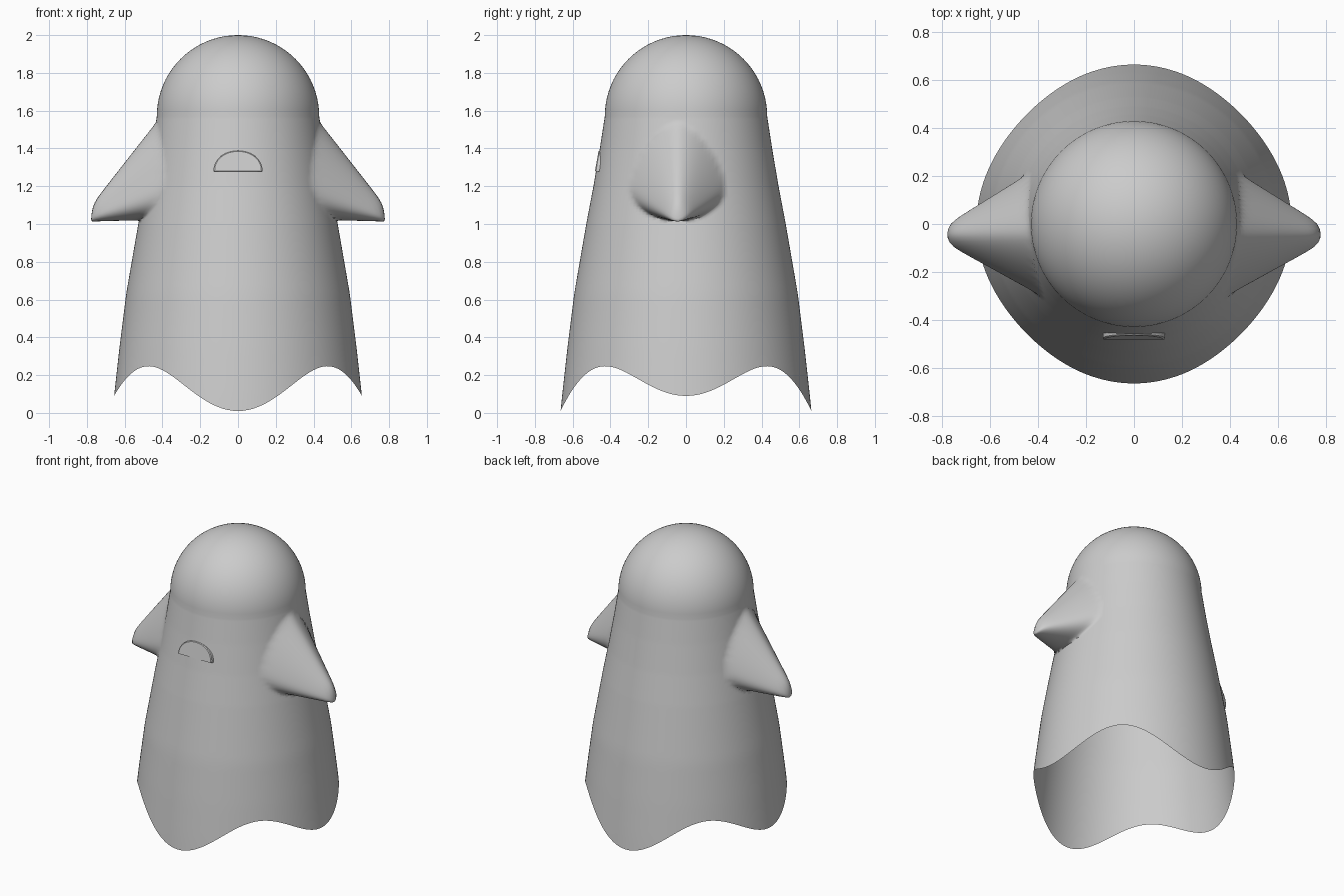
import bpy, bmesh, math
from math import sin, cos, pi, sqrt, tanh

cube = bpy.data.objects.get("Cube")
if cube:
    bpy.data.objects.remove(cube, do_unlink=True)

grey = bpy.data.materials.new("soft_grey")
grey.use_nodes = True
colour = (0.6, 0.6, 0.6, 1)
grey.diffuse_color = colour
grey.node_tree.nodes["Principled BSDF"].inputs["Base Color"].default_value = colour

SEGMENTS = 160
HEAD_Z, HEAD_R = 1.57, 0.43
PROFILE = [(0, .665), (.1, .655), (.35, .627), (.63, .592), (1, .528),
           (1.2, .49), (1.4, .456), (HEAD_Z, HEAD_R)]


def radius(z):
    for (z0, r0), (z1, r1) in zip(PROFILE, PROFILE[1:]):
        if z <= z1:
            return r0 + (r1 - r0) * (z - z0) / (z1 - z0)
    return HEAD_R


def hem(t):
    return 0.1475 - 0.0975 * cos(4 * t) + 0.04 * cos(2 * t)


def arm(x, y, z):
    """Pull a patch of each flank out into a blunt, drooping cone."""
    side = 1 if x > 0 else -1
    mid_y, mid_z, half_w = -0.045, 1.2, 0.25
    up = z > mid_z
    half_h, power = (0.34, 1.5) if up else (0.18, 2)
    a, b = (y - mid_y) / half_w, (z - mid_z) / half_h
    rho = (abs(a) ** power + abs(b) ** power) ** (1 / power)
    if rho >= 1 or abs(x) < 0.2:
        return None
    k = max(rho, 1e-4)
    edge_y, edge_z = mid_y + a / k * half_w, mid_z + b / k * half_h
    edge_x = sqrt(radius(edge_z) ** 2 - edge_y ** 2)
    tip_x, tip_y, tip_z = 0.85, mid_y, 1.01
    px = tip_x + rho * (edge_x - tip_x)
    if px > 0.73:
        px = 0.73 + 0.05 * tanh((px - 0.73) / 0.05)
    return (side * px, tip_y + rho * (edge_y - tip_y), tip_z + rho * (edge_z - tip_z))


def finish(bm, name, angle):
    mesh = bpy.data.meshes.new(name)
    bm.to_mesh(mesh)
    bm.free()
    mesh.materials.append(grey)
    obj = bpy.data.objects.new(name, mesh)
    bpy.context.collection.objects.link(obj)
    bpy.ops.object.select_all(action='DESELECT')
    obj.select_set(True)
    bpy.context.view_layer.objects.active = obj
    bpy.ops.object.shade_smooth_by_angle(angle=math.radians(angle))
    return obj


# Sheet body: open skirt with wavy hem, arms and round head
bm = bmesh.new()
rings, arm_verts = [], []
SKIRT, CHEST, DOME = 16, 46, 20
for i in range(SKIRT + CHEST + DOME):
    ring = []
    for s in range(SEGMENTS):
        t = 2 * pi * s / SEGMENTS
        if i < SKIRT:
            z = hem(t) + (0.9 - hem(t)) * i / SKIRT
            r = radius(z)
        elif i < SKIRT + CHEST:
            z = 0.9 + (HEAD_Z - 0.9) * (i - SKIRT) / CHEST
            r = radius(z)
        else:
            lift = pi / 2 * (i - SKIRT - CHEST) / DOME
            z, r = HEAD_Z + HEAD_R * sin(lift), HEAD_R * cos(lift)
        p = (r * cos(t), r * sin(t), z)
        pulled = arm(*p)
        v = bm.verts.new(pulled or p)
        if pulled:
            arm_verts.append(v)
        ring.append(v)
    rings.append(ring)
for low, high in zip(rings, rings[1:]):
    for s in range(SEGMENTS):
        n = (s + 1) % SEGMENTS
        bm.faces.new((low[s], low[n], high[n], high[s]))
crown = bm.verts.new((0, 0, HEAD_Z + HEAD_R))
for s in range(SEGMENTS):
    bm.faces.new((rings[-1][s], rings[-1][(s + 1) % SEGMENTS], crown))
for _ in range(2):
    bmesh.ops.smooth_vert(bm, verts=arm_verts, factor=0.5,
                          use_axis_x=True, use_axis_y=True, use_axis_z=True)
finish(bm, "sheet_body", 60)

# Mouth: half-disc plate leaning with the chest
bm = bmesh.new()
STEPS = 24
outline = [(0.13 * cos(pi * i / STEPS), 0.11 * sin(pi * i / STEPS) ** 0.9)
           for i in range(STEPS + 1)]
outline = [(x, max(h, 0)) for x, h in outline]


def mouth_ring(scale, depth):
    return [bm.verts.new((x * scale, -0.482 + 0.17 * h + depth,
                          1.278 + 0.04 + (h - 0.04) * scale)) for x, h in outline]


back, rim, front = mouth_ring(1, 0.028), mouth_ring(1, 0.005), mouth_ring(0.95, 0)
for a, b in ((back, rim), (rim, front)):
    for i in range(len(a)):
        n = (i + 1) % len(a)
        bm.faces.new((a[i], a[n], b[n], b[i]))
bm.faces.new(front)
bmesh.ops.recalc_face_normals(bm, faces=bm.faces)
finish(bm, "mouth", 35)
